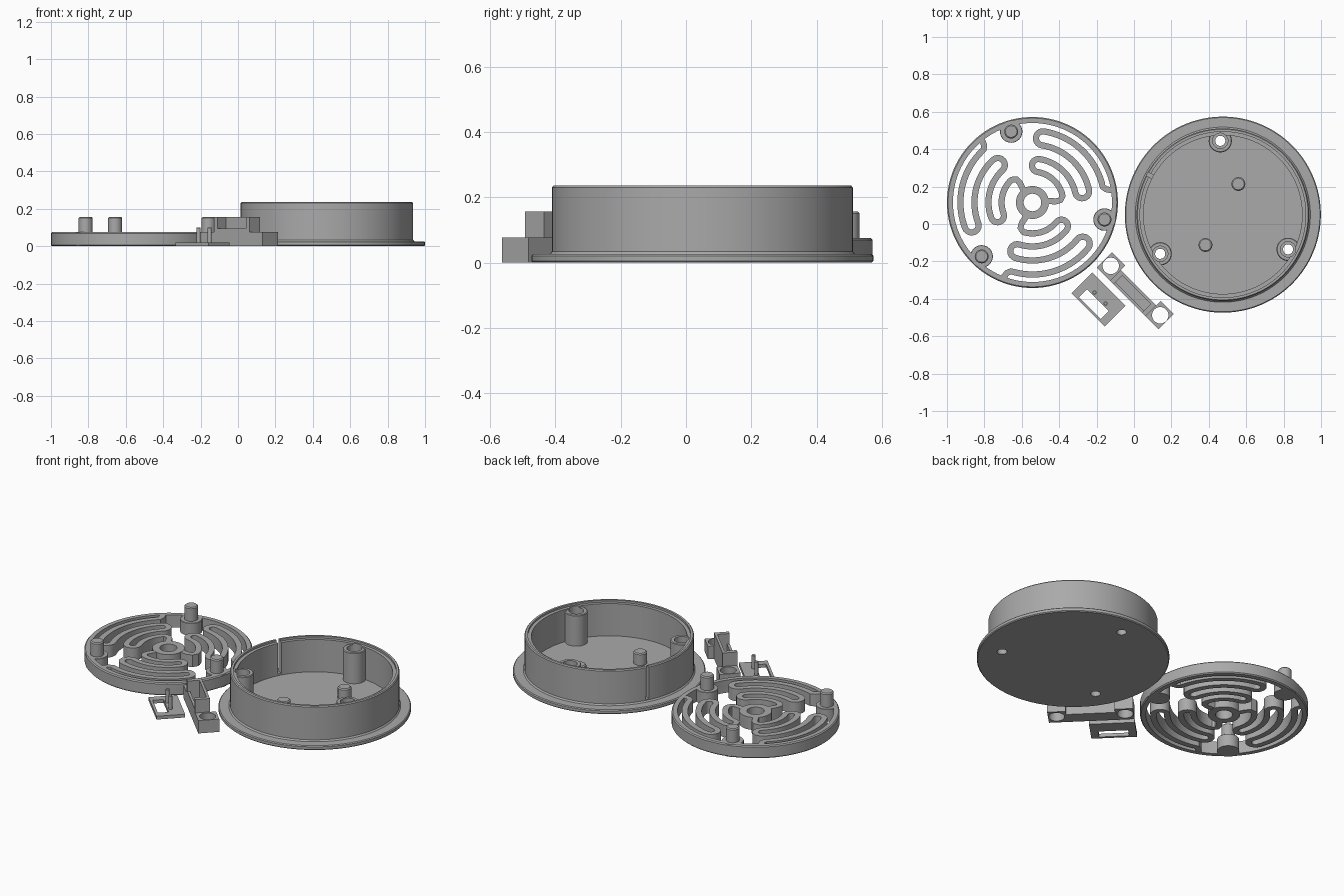
import bpy, bmesh, math
from mathutils import Matrix, Vector

if "Cube" in bpy.data.objects:
    bpy.data.objects.remove(bpy.data.objects["Cube"])

grey = bpy.data.materials.new("plain_grey")
grey.diffuse_color = (0.4, 0.4, 0.4, 1)
grey.use_nodes = True
grey.node_tree.nodes["Principled BSDF"].inputs["Base Color"].default_value = grey.diffuse_color


def finish(name, bm, loc=(0, 0, 0), rot=0.0):
    bmesh.ops.recalc_face_normals(bm, faces=bm.faces)
    me = bpy.data.meshes.new(name)
    bm.to_mesh(me)
    bm.free()
    me.materials.append(grey)
    ob = bpy.data.objects.new(name, me)
    ob.matrix_world = Matrix.Translation(loc) @ Matrix.Rotation(rot, 4, 'Z')
    bpy.context.collection.objects.link(ob)
    return ob


def lathe(name, profile, loc=(0, 0, 0), closed=False, n=96):
    """Spin (r, z) points about z; a closed profile makes a ring."""
    bm = bmesh.new()
    rings = []
    for r, z in profile:
        if r == 0:
            rings.append([bm.verts.new((0, 0, z))] * n)
        else:
            rings.append([bm.verts.new((r * math.cos(2 * math.pi * i / n),
                                        r * math.sin(2 * math.pi * i / n), z)) for i in range(n)])
    pairs = list(zip(rings, rings[1:])) + ([(rings[-1], rings[0])] if closed else [])
    for a, b in pairs:
        for i in range(n):
            j = (i + 1) % n
            vs = list(dict.fromkeys((a[i], a[j], b[j], b[i])))
            bm.faces.new(vs)
    return finish(name, bm, loc)


def peg(name, r, z0, z1, loc, n=32, c=0.006):
    return lathe(name, [(0, z0), (r, z0), (r, z1 - c), (r - c, z1), (0, z1)], (*loc, 0), n=n)


def box(name, u, v, z, loc=(0, 0, 0), rot=0.0):
    bm = bmesh.new()
    bmesh.ops.create_cube(bm, size=1)
    for p in bm.verts:
        p.co = [lo + (hi - lo) * (c + 0.5) for c, (lo, hi) in zip(p.co, (u, v, z))]
    return finish(name, bm, loc, rot)


def boolean(ob, tools, op):
    for t in tools:
        m = ob.modifiers.new("cut", 'BOOLEAN')
        m.operation, m.object, m.solver = op, t, 'EXACT'
        bpy.context.view_layer.objects.active = ob
        bpy.ops.object.modifier_apply(modifier=m.name)
        bpy.data.objects.remove(t)


def ribbon(name, path, width, z0, z1, loc):
    """Bar of constant width along a flat path."""
    bm = bmesh.new()
    rows = []
    for i, p in enumerate(path):
        t = (path[min(i + 1, len(path) - 1)] - path[max(i - 1, 0)]).normalized()
        s = Vector((-t.y, t.x)) * width / 2
        rows.append([bm.verts.new((q.x, q.y, z)) for q, z in
                     ((p + s, z0), (p - s, z0), (p - s, z1), (p + s, z1))])
    for a, b in zip(rows, rows[1:]):
        for k in range(4):
            bm.faces.new((a[k], a[(k + 1) % 4], b[(k + 1) % 4], b[k]))
    bm.faces.new(rows[0])
    bm.faces.new(rows[-1])
    return finish(name, bm, loc)


def polar(r, deg):
    return Vector((r * math.cos(math.radians(deg)), r * math.sin(math.radians(deg))))


# Spring lid: rim, hub, three pegs on bosses, three serpentine arms
LID = Vector((-0.543, 0.115))
H = 0.075
lathe("lid_rim", [(0.425, 0), (0.451, 0), (0.457, 0.006), (0.457, H - 0.006),
                  (0.451, H), (0.425, H)], (*LID, 0), True)
lathe("lid_hub", [(0.047, 0), (0.088, 0), (0.088, H), (0.047, H)], (*LID, 0), True, 48)


def serpentine(mid):
    radii = [0.385, 0.31, 0.235, 0.165]
    half = 34
    path = [polar(0.435, mid - half - 3), polar(0.42, mid - half - 3.5), polar(0.40, mid - half - 2.5)]
    side = -1
    for k, r in enumerate(radii):
        path += [polar(r, mid + side * half * (1 - 2 * i / 24)) for i in range(25)]
        side = -side
        if k < 3:                                   # rounded turn to the next arc
            r2 = radii[k + 1]
            c = polar((r + r2) / 2, mid + side * half)
            out = c.normalized()
            along = Vector((-out.y, out.x)) * side
            h = (r - r2) / 2
            path += [c + out * h * math.cos(a) + along * h * math.sin(a)
                     for a in [math.pi * i / 10 for i in range(1, 10)]]
    path += [polar(0.15, mid - half - 8), polar(0.125, mid - half - 10), polar(0.075, mid - half - 6)]
    return path


for k in range(3):
    a = 106.7 + 120 * k
    pos = LID + polar(0.396, a)
    peg("lid_boss", 0.06, 0, H, pos, 40, 0.002)
    peg("lid_peg", 0.037, H - 0.01, 0.157, pos)
    ribbon("lid_spring_arm", serpentine(a + 60), 0.033, 0.001, H - 0.001, (*LID, 0))

# Round housing: flange, floor and wall in one profile
CUP = Vector((0.475, 0.05))
cup = lathe("housing", [(0, 0), (0.519, 0), (0.524, 0.005), (0.524, 0.021), (0.519, 0.026),
                        (0.468, 0.026), (0.461, 0.034), (0.461, 0.23), (0.456, 0.236),
                        (0.443, 0.236), (0.443, 0.224), (0.424, 0.224), (0.424, 0.03), (0, 0.03)],
            (*CUP, 0), n=128)
spots = [CUP + polar(0.395, 92 + 120 * k) for k in range(3)]
boolean(cup, [peg("post", 0.062, 0.01, 0.215, s, 40, 0.004) for s in spots], 'UNION')
boolean(cup, [lathe("bore", [(0, -0.1), (0.027, -0.1), (0.027, 0.12), (0.041, 0.12),
                             (0.041, 0.3), (0, 0.3)], (*s, 0), n=32) for s in spots], 'DIFFERENCE')
boolean(cup, [box("wire_slot", (0.4, 0.48), (-0.01, 0.01), (0.04, 0.3),
                  (*CUP, 0), math.radians(151.7))], 'DIFFERENCE')
for p in ((0.558, 0.214), (0.382, -0.112)):
    peg("housing_floor_pin", 0.037, 0.02, 0.1, p)

# Switch bracket: two low drilled ends and a tall open pocket
TURN = math.radians(-45)
BR = (0.008, -0.356, 0)
for s in (-1, 1):
    u = sorted((s * 0.134, s * 0.234))
    end = box("bracket_end", u, (-0.06, 0.056), (0, 0.077), BR, TURN)
    c = Matrix.Rotation(TURN, 4, 'Z') @ Vector((s * 0.187, 0, 0)) + Vector(BR)
    boolean(end, [peg("screw_hole", 0.044, -0.1, 0.3, c.xy)], 'DIFFERENCE')
pocket = box("bracket_pocket", (-0.134, 0.134), (-0.06, 0.022), (0, 0.157), BR, TURN)
boolean(pocket, [box("cavity", (-0.108, 0.108), (-0.045, 0.007), (0.03, 0.3), BR, TURN),
                 box("window", (-0.108, 0.108), (-0.1, -0.03), (0.095, 0.3), BR, TURN)], 'DIFFERENCE')

# Small cover plate with a window and two thin pins
PL = (-0.19, -0.404, 0)
plate = box("cover_plate", (-0.125, 0.125), (-0.079, 0.079), (0, 0.02), PL, TURN)
boolean(plate, [box("opening", (-0.082, 0.082), (-0.064, -0.004), (-0.1, 0.1), PL, TURN)], 'DIFFERENCE')
for u in (-0.042, 0.042):
    c = Matrix.Rotation(TURN, 4, 'Z') @ Vector((u, 0.012, 0)) + Vector(PL)
    peg("cover_pin", 0.011, 0.01, 0.1, c.xy, 16, 0.002)

# Smooth round sides, keep edges sharp
for ob in bpy.context.scene.objects:
    ob.select_set(True)
bpy.context.view_layer.objects.active = cup
bpy.ops.object.shade_smooth_by_angle(angle=math.radians(30))
